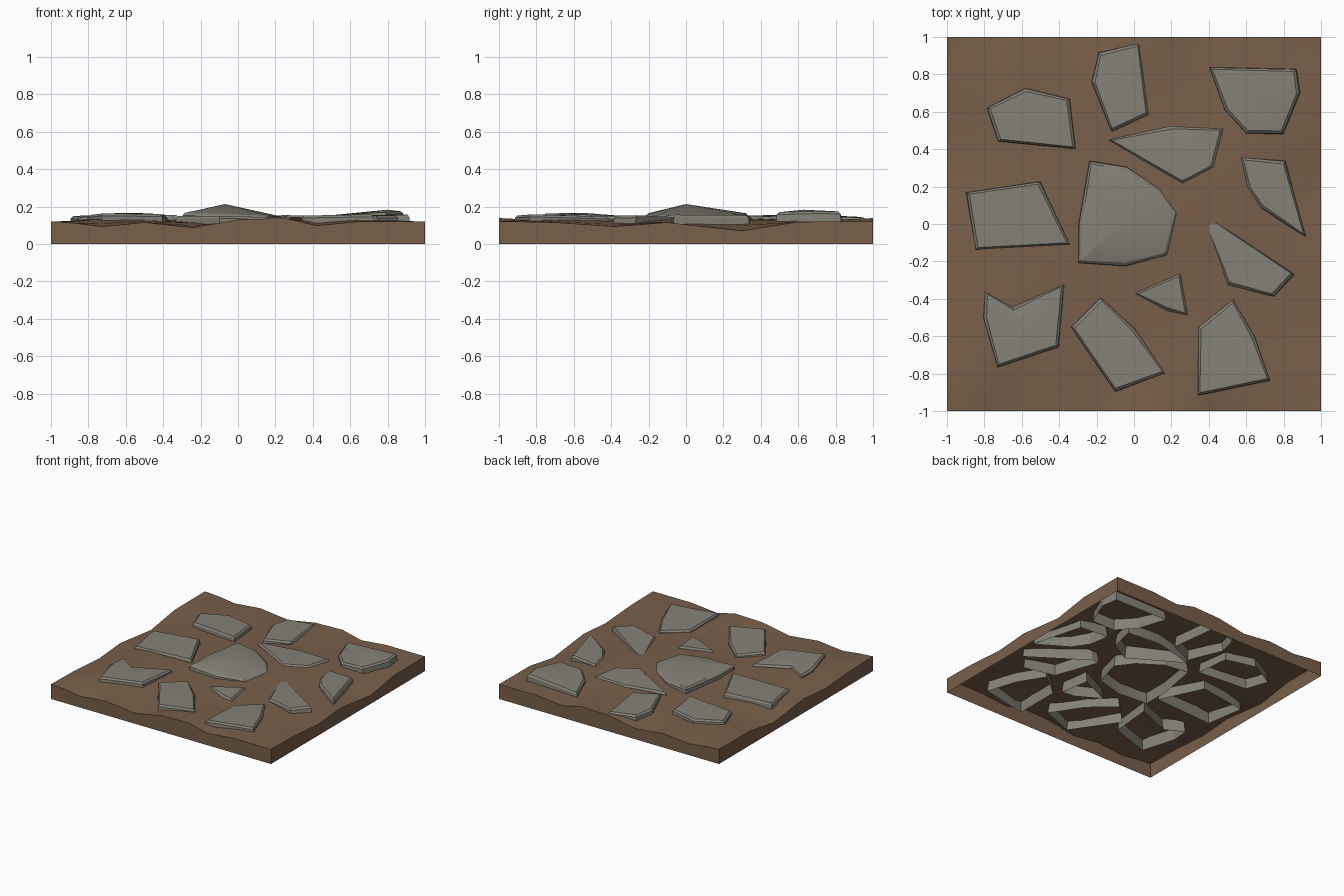
import bpy, bmesh, math
from mathutils import Vector

if "Cube" in bpy.data.objects:
    bpy.data.objects.remove(bpy.data.objects["Cube"])


def material(name, col):
    m = bpy.data.materials.new(name)
    m.diffuse_color = (*col, 1)
    m.use_nodes = True
    m.node_tree.nodes["Principled BSDF"].inputs["Base Color"].default_value = m.diffuse_color
    return m


SOIL = material("soil", (0.19, 0.115, 0.068))
STONE = material("stone", (0.23, 0.22, 0.18))


def finish(name, bm, mat, smooth=None):
    bmesh.ops.recalc_face_normals(bm, faces=bm.faces)
    top = max(bm.faces, key=lambda f: abs(f.normal.z) * f.calc_area())
    if top.normal.z < 0:
        bmesh.ops.reverse_faces(bm, faces=bm.faces)
    me = bpy.data.meshes.new(name)
    bm.to_mesh(me)
    bm.free()
    ob = bpy.data.objects.new(name, me)
    me.materials.append(mat)
    bpy.context.collection.objects.link(ob)
    if smooth:
        bpy.context.view_layer.objects.active = ob
        ob.select_set(True)
        bpy.ops.object.shade_smooth_by_angle(angle=math.radians(smooth))
        ob.select_set(False)


# Rim height profiles of the tile, repeated on opposite edges
RIM_X = [(-1, .12), (-.73, .092), (-.5, .115), (-.24, .087), (0, .13), (.25, .138), (.42, .098), (.65, .12), (1, .12)]
RIM_Y = [(-1, .12), (-.7, .115), (-.38, .093), (-.1, .115), (.3, .07), (.6, .118), (1, .12)]


def lerp_profile(pts, t):
    for (a, za), (b, zb) in zip(pts, pts[1:]):
        if t <= b:
            return za + (zb - za) * (t - a) / (b - a)
    return pts[-1][1]


def ground_z(x, y):
    inner = 0.127 + 0.009 * math.sin(5.1 * x + 1.3 * y) + 0.008 * math.cos(4.3 * y - 2 * x)
    wx, wy = max(0, (abs(x) - .72) / .28), max(0, (abs(y) - .72) / .28)
    zx, zy = lerp_profile(RIM_X, x), lerp_profile(RIM_Y, y)
    if wx + wy == 0:
        return inner
    edge = (zx * wy + zy * wx) / (wx + wy)
    w = max(wx, wy)
    return inner * (1 - w) + edge * w


# Uneven soil tile with a straight skirt, open underneath
bm = bmesh.new()
xs = sorted({p[0] for p in RIM_X} | {-.87, .85})
ys = sorted({p[0] for p in RIM_Y} | {-.87, .1, .82})
grid = [[bm.verts.new((x, y, ground_z(x, y))) for x in xs] for y in ys]
for r0, r1 in zip(grid, grid[1:]):
    for a, b, c, d in zip(r0, r0[1:], r1[1:], r1):
        bm.faces.new((a, b, c))
        bm.faces.new((a, c, d))
rim = [e for e in bm.edges if e.is_boundary]
new = bmesh.ops.extrude_edge_only(bm, edges=rim)["geom"]
for v in new:
    if isinstance(v, bmesh.types.BMVert):
        v.co.z = 0
finish("soil_tile", bm, SOIL, 30)


# Flat stone: worn top, narrow chamfer and walls sunk into the soil
def stone(i, outline, z, gx=0.0, gy=0.0, peak=None):
    bm = bmesh.new()
    n = len(outline)
    c = sum((Vector(p) for p in outline), Vector((0, 0))) / n
    rings = []
    for inset, drop in ((.022, 0), (.006, .013), (-.006, None)):
        ring = []
        for p in outline:
            d = Vector(p) - c
            q = Vector(p) - d.normalized() * inset
            h = z + gx * d.x + gy * d.y
            ring.append(bm.verts.new((q.x, q.y, .04 if drop is None else h - drop)))
        rings.append(ring)
    for a, b in zip(rings, rings[1:]):
        for k in range(n):
            j = (k + 1) % n
            bm.faces.new((a[k], a[j], b[j], b[k]))
    px, py, pz = peak or (c.x, c.y, z + .004)
    tip = bm.verts.new((px, py, pz))
    for k in range(n):
        bm.faces.new((rings[0][k], rings[0][(k + 1) % n], tip))
    finish(f"paving_stone_{i}", bm, STONE, 20)


stone(1, [(-.24, .34), (-.04, .31), (.14, .19), (.24, .06), (.18, -.17), (-.05, -.23), (-.3, -.21), (-.3, 0)],
      .158, -.03, 0, (-.07, 0, .213))
stone(2, [(-.79, .62), (-.58, .73), (-.34, .67), (-.31, .4), (-.73, .44)], .15, 0, -.02)
stone(3, [(-.19, .92), (.03, .97), (.08, .58), (-.12, .49), (-.23, .76)], .148, -.02, -.02)
stone(4, [(.4, .84), (.87, .83), (.89, .7), (.8, .48), (.6, .48), (.48, .61)], .162, .06, 0, (.8, .63, .183))
stone(5, [(-.14, .45), (.2, .53), (.48, .51), (.43, .3), (.26, .21)], .148, 0, -.03)
stone(6, [(.57, .36), (.81, .34), (.92, -.07), (.68, .08), (.6, .2)], .15, .03, 0)
stone(7, [(.37, .02), (.43, .02), (.86, -.27), (.75, -.39), (.5, -.33)], .145, .03, 0)
stone(8, [(0, -.37), (.25, -.26), (.29, -.49), (.18, -.47)], .143, .04, .04)
stone(9, [(.53, -.4), (.65, -.6), (.73, -.84), (.34, -.92), (.34, -.55)], .15, .02, -.02)
stone(10, [(-.18, -.39), (.01, -.56), (.17, -.8), (-.1, -.9), (-.34, -.55)], .145, -.02, -.02)
stone(11, [(-.8, -.36), (-.65, -.44), (-.37, -.32), (-.4, -.66), (-.73, -.77), (-.81, -.5)], .155, 0, -.03,
      (-.55, -.55, .166))
stone(12, [(-.9, .17), (-.5, .23), (-.34, -.11), (-.85, -.14)], .152, .02, .02)
